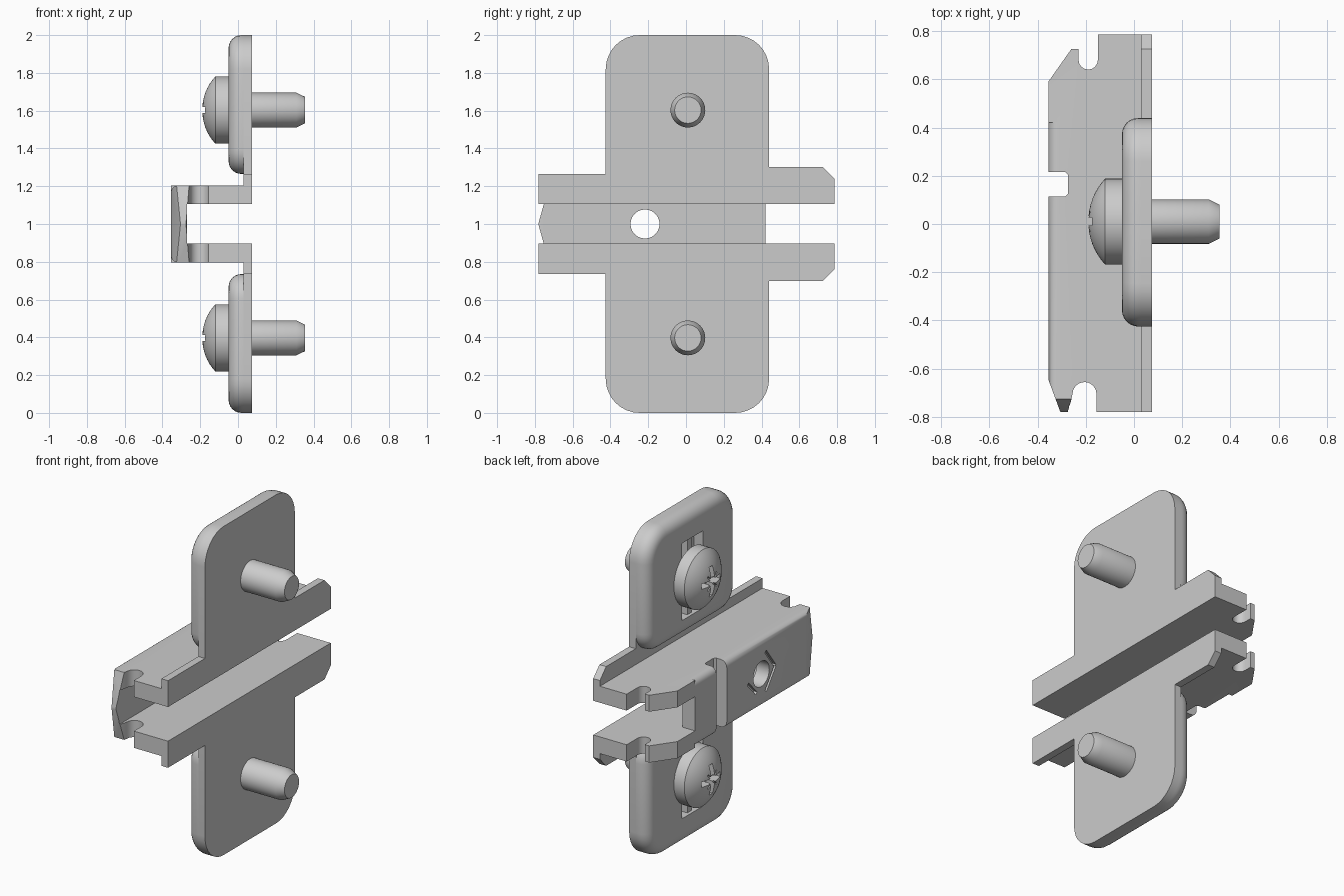
import bpy, bmesh, math

if "Cube" in bpy.data.objects:
    bpy.data.objects.remove(bpy.data.objects["Cube"])


def finish(name, bm):
    bmesh.ops.recalc_face_normals(bm, faces=bm.faces)
    me = bpy.data.meshes.new(name)
    bm.to_mesh(me)
    bm.free()
    ob = bpy.data.objects.new(name, me)
    bpy.context.collection.objects.link(ob)
    return ob


def prism(name, pts, axis, a, b, rim=0):
    """Extrude a 2D outline along an axis from a to b; optionally round the rim at a."""
    place = {'x': lambda p, t: (t, p[0], p[1]),
             'y': lambda p, t: (p[0], t, p[1]),
             'z': lambda p, t: (p[0], p[1], t)}[axis]
    bm = bmesh.new()
    lo = [bm.verts.new(place(p, a)) for p in pts]
    hi = [bm.verts.new(place(p, b)) for p in pts]
    front = bm.faces.new(lo)
    bm.faces.new(hi)
    n = len(pts)
    for i in range(n):
        bm.faces.new((lo[i], lo[(i + 1) % n], hi[(i + 1) % n], hi[i]))
    bmesh.ops.recalc_face_normals(bm, faces=bm.faces)
    if rim:
        bmesh.ops.bevel(bm, geom=list(front.edges), offset=rim, segments=6,
                        profile=0.5, affect='EDGES')
    return finish(name, bm)


def box(x0, x1, y0, y1, z0, z1):
    return prism("cutter", [(x0, y0), (x1, y0), (x1, y1), (x0, y1)], 'z', z0, z1)


def arc(cx, cy, r, a0, a1, n=8):
    return [(cx + r * math.cos(math.radians(a0 + (a1 - a0) * i / n)),
             cy + r * math.sin(math.radians(a0 + (a1 - a0) * i / n))) for i in range(n + 1)]


def stroke(p, q, w):
    dx, dy = q[0] - p[0], q[1] - p[1]
    k = w / 2 / math.hypot(dx, dy)
    nx, ny = -dy * k, dx * k
    return [(p[0] + nx, p[1] + ny), (q[0] + nx, q[1] + ny),
            (q[0] - nx, q[1] - ny), (p[0] - nx, p[1] - ny)]


def cut(ob, *cutters):
    bpy.context.view_layer.objects.active = ob
    for c in cutters:
        c.hide_render = True
        m = ob.modifiers.new("cut", 'BOOLEAN')
        m.operation, m.solver, m.object = 'DIFFERENCE', 'EXACT', c
        bpy.ops.object.modifier_apply(modifier=m.name)
        bpy.data.objects.remove(c)


def smooth(ob):
    bpy.ops.object.select_all(action='DESELECT')
    ob.select_set(True)
    bpy.context.view_layer.objects.active = ob
    bpy.ops.object.shade_smooth_by_angle(angle=math.radians(30))


Y0, Y1, BACK, FRONT, STEP = -0.425, 0.44, 0.075, -0.05, 0.03

# Channel: side outline with end notches and the clip slot
side = [(BACK, -0.78), (-0.155, -0.78)] + arc(-0.205, -0.705, 0.05, 0, 180)
side += [(-0.26, -0.73), (-0.275, -0.78), (-0.305, -0.78), (-0.355, -0.645),
         (-0.355, 0.115), (-0.285, 0.115), (-0.273, 0.127), (-0.273, 0.203),
         (-0.285, 0.215), (-0.355, 0.215), (-0.355, 0.59), (-0.26, 0.725), (-0.23, 0.725)]
side += arc(-0.19, 0.68, 0.04, 180, 360) + [(-0.15, 0.785), (BACK, 0.785)]
channel = prism("channel", side, 'z', 0.795, 1.205)
cut(channel,
    box(-0.27, 0.2, -0.9, 0.9, 0.897, 1.105),
    box(-0.5, -0.2, 0.42, 0.9, 0.897, 1.105),
    prism("cutter", arc(-0.217, 1, 0.077, 0, 345, 23), 'x', -0.5, -0.2))
r = 0.04
for s in (1, -1):
    # rounded long edge and pointed front tip
    edge = [(-0.4, 1 + s * 0.25), (-0.4, 1 + s * (0.205 - r))]
    edge += [(x, 1 + s * z) for x, z in arc(-0.355 + r, 0.205 - r, r, 180, 90, 6)]
    edge += [(-0.355 + r, 1 + s * 0.25)]
    tip = [(-0.725, 1 + s * 0.206), (-0.782, 1), (-0.85, 1), (-0.85, 1 + s * 0.3), (-0.725, 1 + s * 0.3)]
    cut(channel, prism("cutter", edge, 'y', -0.9, 0.42),
        prism("cutter", tip, 'x', -0.45, -0.2))
# Engraved direction marks round the hole
for p, q in (((-0.26, 1.12), (-0.35, 1.0)), ((-0.35, 1.0), (-0.26, 0.88)),
             ((-0.09, 0.985), (-0.17, 0.9))):
    cut(channel, prism("cutter", stroke(p, q, 0.018), 'x', -0.4, -0.335))
smooth(channel)

for s, tag in ((1, "upper"), (-1, "lower")):
    def flip(pts):
        return [(y, 1 + s * (z - 1)) for y, z in pts]

    # Flat backing sheet with side tabs
    sheet = [(-0.78, 1.205), (0.785, 1.205), (0.785, 1.24), (0.725, 1.302), (Y1, 1.302)]
    sheet += arc(Y1 - 0.18, 1.82, 0.18, 0, 90) + arc(Y0 + 0.18, 1.82, 0.18, 90, 180)
    sheet += [(Y0, 1.265), (-0.78, 1.265)]
    smooth(prism(tag + "_backing_sheet", flip(sheet), 'x', STEP, BACK))

    # Raised pad with rounded rim and screw slot
    pad = arc(Y1 - 0.18, 1.82, 0.18, 0, 90) + arc(Y0 + 0.18, 1.82, 0.18, 90, 180)
    pad += arc(Y0 + 0.13, 1.395, 0.13, 180, 270) + arc(Y1 - 0.13, 1.395, 0.13, 270, 360)
    pad = prism(tag + "_pad", flip(pad), 'x', FRONT, STEP, rim=0.068)
    zc = 1 + s * 0.603
    cut(pad, box(-0.2, 0.01, -0.09, 0.11, zc - 0.235, zc + 0.235))
    smooth(pad)
    rib = box(-0.03, 0.012, -0.01, 0.03, zc - 0.235, zc + 0.235)
    rib.name = tag + "_slot_rib"

    # Domed screw turned round the x axis
    prof = [(0.071 - 0.261 * math.cos(a), 0.261 * math.sin(a))
            for a in [0.75 * i / 8 for i in range(9)]]
    prof += [(FRONT, 0.178), (FRONT, 0.092), (0.31, 0.092), (0.355, 0.07), (0.355, 0)]
    bm = bmesh.new()
    vs = [bm.verts.new((x, 0.01 + rad, zc)) for x, rad in prof]
    es = [bm.edges.new(e) for e in zip(vs, vs[1:])]
    bmesh.ops.spin(bm, geom=vs + es, cent=(0, 0.01, zc), axis=(1, 0, 0),
                   angle=2 * math.pi, steps=48)
    bmesh.ops.remove_doubles(bm, verts=bm.verts, dist=1e-4)
    screw = finish(tag + "_screw", bm)
    # Cross recess with fine diagonal marks
    for ang, ln, w, depth in ((0, 0.09, 0.032, -0.13), (90, 0.09, 0.032, -0.13),
                              (45, 0.06, 0.01, -0.175), (135, 0.06, 0.01, -0.175)):
        c, d = ln * math.cos(math.radians(ang)), ln * math.sin(math.radians(ang))
        cut(screw, prism("cutter", stroke((0.01 - c, zc - d), (0.01 + c, zc + d), w),
                         'x', -0.3, depth))
    smooth(screw)
